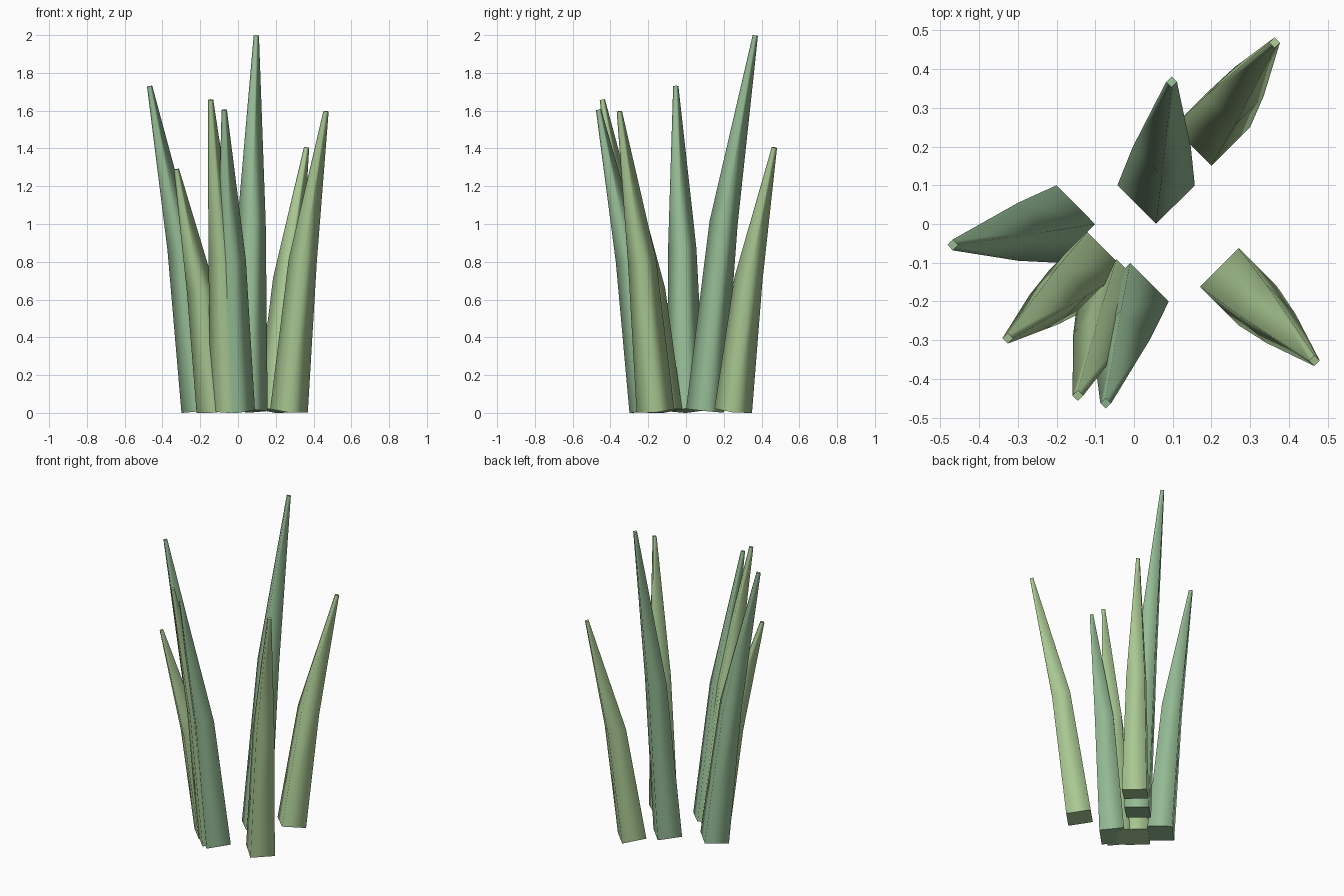
import bpy, bmesh, math
from mathutils import Vector

if "Cube" in bpy.data.objects:
    bpy.data.objects.remove(bpy.data.objects["Cube"])

def material(name, rgb):
    m = bpy.data.materials.new(name)
    m.diffuse_color = (*rgb, 1)
    m.use_nodes = True
    m.node_tree.nodes["Principled BSDF"].inputs["Base Color"].default_value = m.diffuse_color
    return m

BLUE = material("blue_green", (0.30, 0.50, 0.30))
YELLOW = material("yellow_green", (0.40, 0.58, 0.29))
Z = Vector((0, 0, 1))

def blade(name, base, tip, mat):
    # Square, tapering tube swept along a path with one bend at half height
    p0, p2 = Vector((*base, 0.011)), Vector(tip)
    p1 = p0.lerp(p2, 0.37)
    p1.z = (p0.z + p2.z) / 2
    t0, t2 = (p1 - p0).normalized(), (p2 - p1).normalized()
    bm = bmesh.new()
    rings = []
    for p, t, r in ((p0, t0, 0.1), (p1, (t0 + t2).normalized(), 0.075), (p2, t2, 0.014)):
        q = Z.rotation_difference(t)
        rings.append([bm.verts.new(p + q @ Vector((r * math.cos(a), r * math.sin(a), 0)))
                      for a in (i * math.pi / 2 for i in range(4))])
    for lo, hi in zip(rings, rings[1:]):
        for i in range(4):
            j = (i + 1) % 4
            bm.faces.new((lo[i], lo[j], hi[j], hi[i])).smooth = True
    # Flat end caps with sharp rims
    for cap in (bm.faces.new(rings[0][::-1]), bm.faces.new(rings[-1])):
        for e in cap.edges:
            e.smooth = False
    me = bpy.data.meshes.new(name)
    bm.to_mesh(me)
    bm.free()
    me.materials.append(mat)
    bpy.context.collection.objects.link(bpy.data.objects.new(name, me))

# Clump of leaning blades: base centre, tip, colour
blades = [
    ((0.20, 0.25), (0.363, 0.468, 1.405), YELLOW),
    ((0.057, 0.10), (0.097, 0.367, 1.998), BLUE),
    ((-0.20, 0.0), (-0.468, -0.054, 1.73), BLUE),
    ((-0.12, -0.12), (-0.326, -0.295, 1.29), YELLOW),
    ((-0.045, -0.19), (-0.145, -0.443, 1.658), YELLOW),
    ((-0.01, -0.20), (-0.073, -0.463, 1.605), BLUE),
    ((0.27, -0.162), (0.466, -0.353, 1.597), YELLOW),
]
for i, (base, tip, mat) in enumerate(blades):
    blade(f"grass_blade_{i + 1}", base, tip, mat)
